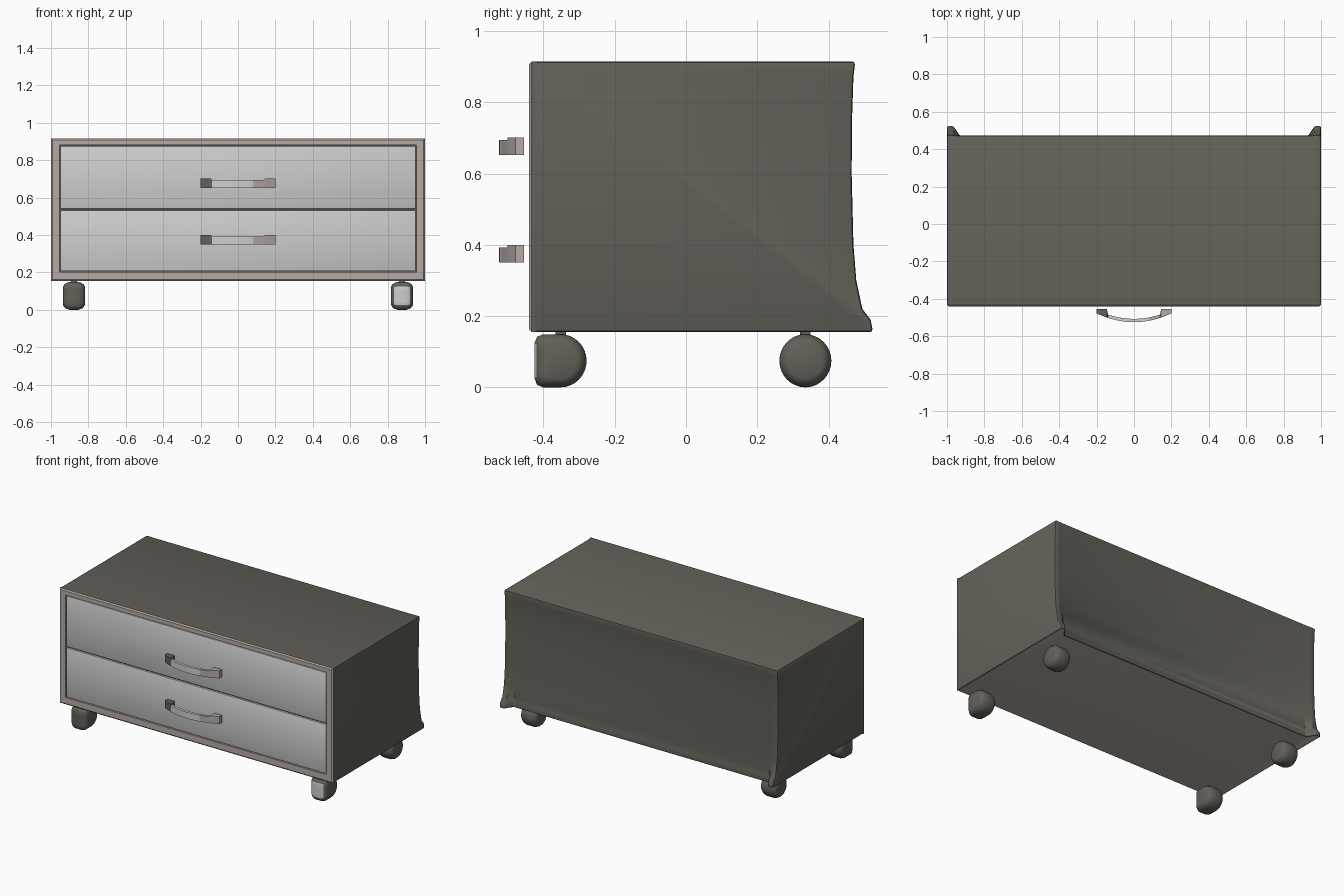
import bpy, bmesh, math

if "Cube" in bpy.data.objects:
    bpy.data.objects.remove(bpy.data.objects["Cube"])


def material(name, rgb):
    m = bpy.data.materials.new(name)
    m.diffuse_color = (*rgb, 1)
    m.use_nodes = True
    m.node_tree.nodes["Principled BSDF"].inputs["Base Color"].default_value = m.diffuse_color
    return m


MATS = [material("dark grey", (0.125, 0.117, 0.098)),
        material("light grey", (0.62, 0.62, 0.62)),
        material("warm beige", (0.46, 0.40, 0.37))]
DARK, LIGHT, BEIGE = 0, 1, 2


def finish(bm, name, rule, angle=35):
    """Turn a bmesh into an object, colouring each face by rule(centre, normal)."""
    bmesh.ops.recalc_face_normals(bm, faces=bm.faces)
    for f in bm.faces:
        f.smooth = True
        f.material_index = rule(f.calc_center_median(), f.normal)
    me = bpy.data.meshes.new(name)
    bm.to_mesh(me)
    bm.free()
    for m in MATS:
        me.materials.append(m)
    me.set_sharp_from_angle(angle=math.radians(angle))
    ob = bpy.data.objects.new(name, me)
    bpy.context.collection.objects.link(ob)
    return ob


def loft(sections):
    """Skin equal-length closed sections and cap both ends."""
    bm = bmesh.new()
    rings = [[bm.verts.new(p) for p in s] for s in sections]
    n = len(rings[0])
    for a, b in zip(rings, rings[1:]):
        for i in range(n):
            j = (i + 1) % n
            bm.faces.new((a[i], a[j], b[j], b[i]))
    bm.faces.new(rings[0])
    bm.faces.new(rings[-1])
    return bm


def box(name, x0, x1, y0, y1, z0, z1, rule, bevel=0.0):
    bm = loft([[(x, y0, z0), (x, y1, z0), (x, y1, z1), (x, y0, z1)] for x in (x0, x1)])
    if bevel:
        bmesh.ops.bevel(bm, geom=bm.edges[:], offset=bevel, segments=2,
                        profile=0.5, affect='EDGES')
    return finish(bm, name, rule)


# Cabinet body: back edge flares out towards the bottom at both side panels
levels = [0.915, 0.87, 0.75, 0.6, 0.4, 0.3, 0.22, 0.19, 0.155]
flared = [0.475, 0.470, 0.466, 0.465, 0.470, 0.478, 0.495, 0.518, 0.525]
plain = [0.474, 0.466, 0.461, 0.460, 0.460, 0.460, 0.461, 0.464, 0.472]
sections = []
for x, ys in ((-1, flared), (-0.965, flared), (-0.93, plain),
              (0.93, plain), (0.965, flared), (1, flared)):
    sections.append([(x, -0.425, 0.155), (x, -0.425, 0.915)]
                    + [(x, y, z) for y, z in zip(ys, levels)])
body = loft(sections)
bmesh.ops.recalc_face_normals(body, faces=body.faces)
edges = [e for e in body.edges if e.calc_face_angle(0) > 0.9
         and not all(v.co.y < -0.4 for v in e.verts)]
bmesh.ops.bevel(body, geom=edges, offset=0.009, segments=2, profile=0.5, affect='EDGES')
finish(body, "cabinet_body",
       lambda c, n: BEIGE if n.z < -0.95 and c.y < 0.46 else DARK)

# Front frame: beige towards the front, dark on its outside
bm = bmesh.new()
rings = []
for hx, z0, z1, y in ((1.0, 0.155, 0.915, -0.42), (1.0, 0.155, 0.915, -0.433),
                      (0.992, 0.163, 0.907, -0.44), (0.955, 0.203, 0.88, -0.44),
                      (0.955, 0.203, 0.88, -0.42)):
    rings.append([bm.verts.new((x, y, z)) for x, z in
                  ((-hx, z0), (hx, z0), (hx, z1), (-hx, z1))])
for a, b in zip(rings, rings[1:] + rings[:1]):
    for i in range(4):
        j = (i + 1) % 4
        bm.faces.new((a[i], a[j], b[j], b[i]))
finish(bm, "front_frame",
       lambda c, n: BEIGE if n.y < -0.3 or c.z < 0.156 or abs(c.x) < 0.99 and c.z < 0.9 else DARK)

# Drawer fronts
for name, z0, z1 in (("lower", 0.207, 0.532), ("upper", 0.540, 0.875)):
    box(name + "_drawer_front", -0.95, 0.95, -0.437, -0.42, z0, z1,
        lambda c, n: LIGHT, 0.003)


# Bowed drawer handles with thicker ends
def handle_colour(c, n):
    if c.x < -0.14:
        return DARK
    if c.x < 0.075:
        return LIGHT
    return DARK if c.y > -0.468 and n.x < 0.5 else BEIGE


def handle(name, z0):
    xs = [-0.2, -0.17, -0.145, -0.139] + [-0.12 + 0.02 * i for i in range(13)] \
        + [0.139, 0.145, 0.17, 0.2]
    secs = []
    for x in xs:
        outer = -0.478 - 0.047 * (1 - (x / 0.2) ** 2)
        end = abs(x) > 0.14
        inner = -0.455 if end else outer + 0.018
        top = z0 + (0.05 if end else 0.042)
        secs.append([(x, outer, z0), (x, inner, z0), (x, inner, top), (x, outer, top)])
    finish(loft(secs), name, handle_colour)


handle("upper_handle", 0.652)
handle("lower_handle", 0.350)


# Rounded wheels; the front pair is squared off at the front
def wheel(name, cx, cy, front, hub):
    secs = []
    for dx, s in ((-0.058, 0.66), (-0.053, 0.80), (-0.042, 0.92), (-0.025, 1.0),
                  (0.025, 1.0), (0.042, 0.92), (0.053, 0.80), (0.058, 0.66)):
        ring = []
        for i in range(32):
            a = 2 * math.pi * i / 32
            ca, sa = math.cos(a), math.sin(a)
            k = 1.0
            if front and ca < 0:
                k = min(1 / max(abs(ca), abs(sa)), 1.28)
            ring.append((cx + dx, cy + 0.073 * s * k * ca, 0.0745 + 0.0745 * s * k * sa))
        secs.append(ring)
    finish(loft(secs), name,
           lambda c, n: LIGHT if hub and n.y < -0.85 and abs(c.z - 0.075) < 0.045 else DARK,
           50)


for side, sx in (("left", -1), ("right", 1)):
    wheel("front_wheel_" + side, sx * 0.877, -0.352, True, sx > 0)
    wheel("back_wheel_" + side, sx * 0.877, 0.335, False, False)
    # Short stem joining each wheel to the cabinet
    for place, cy in (("front", -0.352), ("back", 0.335)):
        box(place + "_stem_" + side, sx * 0.877 - 0.015, sx * 0.877 + 0.015,
            cy - 0.015, cy + 0.015, 0.14, 0.158, lambda c, n: DARK)
